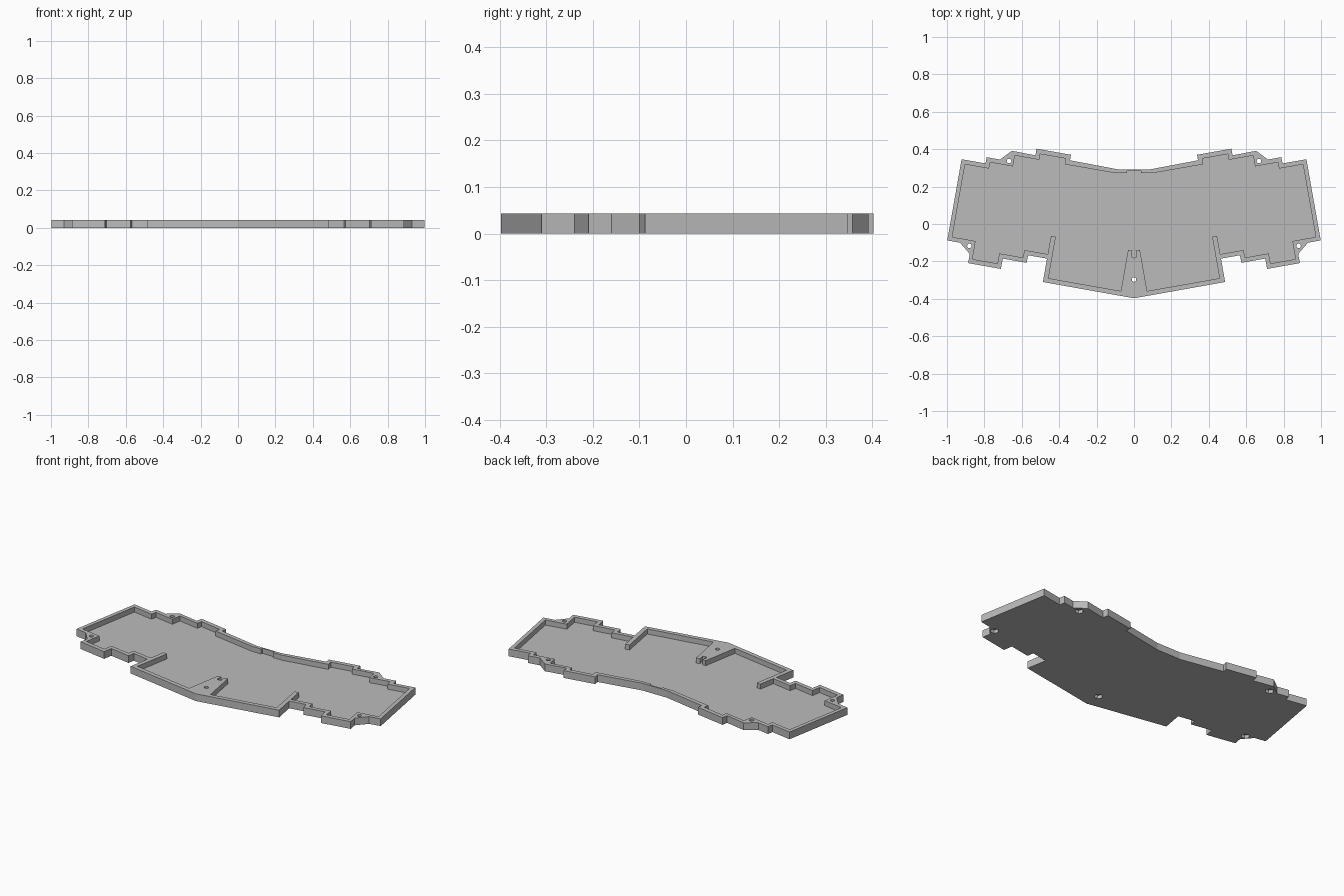
import bpy
import bmesh
from math import cos, sin, pi, radians

# Remove the default cube
default = bpy.data.objects.get("Cube")
if default:
    bpy.data.objects.remove(default, do_unlink=True)

HEIGHT, FLOOR, TILT = 0.043, 0.013, radians(10)

# The one colour
grey = bpy.data.materials.new("plain grey")
grey.use_nodes = True
GREY = (0.5, 0.5, 0.5, 1)
grey.diffuse_color = GREY
grey.node_tree.nodes["Principled BSDF"].inputs["Base Color"].default_value = GREY


def tilt(points):
    """Turn points from the splayed half's own axes into x and y."""
    return [(u * cos(TILT) - v * sin(TILT), u * sin(TILT) + v * cos(TILT))
            for u, v in points]


def mirrored(half):
    """Close a left half outline with its mirror image."""
    return half + [(-x, y) for x, y in reversed(half) if abs(x) > 0.001]


def prism(name, outline, bottom, top):
    """Extrude a flat outline from bottom to top."""
    bm = bmesh.new()
    face = bm.faces.new([bm.verts.new((x, y, bottom)) for x, y in outline])
    new = bmesh.ops.extrude_face_region(bm, geom=[face])["geom"]
    for item in new:
        if isinstance(item, bmesh.types.BMVert):
            item.co.z = top
    bmesh.ops.recalc_face_normals(bm, faces=bm.faces)
    mesh = bpy.data.meshes.new(name)
    bm.to_mesh(mesh)
    bm.free()
    mesh.materials.append(grey)
    obj = bpy.data.objects.new(name, mesh)
    bpy.context.collection.objects.link(obj)
    return obj


def disc(centre, radius, sides):
    """Regular polygon outline around a centre."""
    return [(centre[0] + radius * cos(2 * pi * i / sides),
             centre[1] + radius * sin(2 * pi * i / sides)) for i in range(sides)]


def cut(target, cutter):
    """Subtract a cutter and throw it away."""
    cutter.hide_render = True
    modifier = target.modifiers.new("cut", "BOOLEAN")
    modifier.operation = "DIFFERENCE"
    modifier.solver = "EXACT"
    modifier.object = cutter
    bpy.context.view_layer.objects.active = target
    bpy.ops.object.modifier_apply(modifier=modifier.name)
    bpy.data.objects.remove(cutter, do_unlink=True)


# Outer edge of one half, from the back centre round to the front corner
outer = [(0.08, 0.291)] + tilt([
    (.396, .276), (.396, .306), (.583, .306), (.583, .27), (.711, .272),
    (.765, .215), (.838, .215), (.838, .181), (.968, .181), (.968, -.26),
    (.899, -.26), (.837, -.31), (.837, -.36), (.659, -.36), (.659, -.304),
    (.529, -.304), (.529, -.263), (.426, -.263), (.426, -.39),
]) + [(0, -0.397)]

# Inner face of the wall, with the corner bosses, side rib and centre wedge
inner = [(0.1, 0.272)] + tilt([
    (.42, .25), (.42, .281), (.559, .281), (.559, .25), (.691, .25),
    (.691, .191), (.815, .191), (.815, .157), (.945, .157), (.945, -.237),
    (.818, -.237), (.818, -.335), (.682, -.335), (.682, -.28), (.553, -.28),
    (.553, -.239), (.426, -.239), (.426, -.14), (.4, -.14), (.4, -.365),
    (.007, -.365), (.007, -.142), (-.016, -.142), (-.016, -.176),
]) + [(0, -0.182)]

# Tray body with its cavity
tray = prism("tray_case", mirrored(outer), 0, HEIGHT)
cut(tray, prism("cavity_cutter", mirrored(inner), FLOOR, HEIGHT * 2))

# Connector recess in the back wall
recess = mirrored([(0.038, 0.283), (0.038, 0.25)])
cut(tray, prism("recess_cutter", recess, FLOOR, HEIGHT * 2))

# Screw holes with nut pockets underneath
half_holes = [(0.668, 0.337), (0.88, -0.117)]
for spot in mirrored(half_holes) + [(0, -0.297)]:
    cut(tray, prism("screw_cutter", disc(spot, 0.012, 20), -HEIGHT, HEIGHT * 2))
    cut(tray, prism("nut_cutter", disc(spot, 0.024, 6), -HEIGHT, HEIGHT * 0.45))
